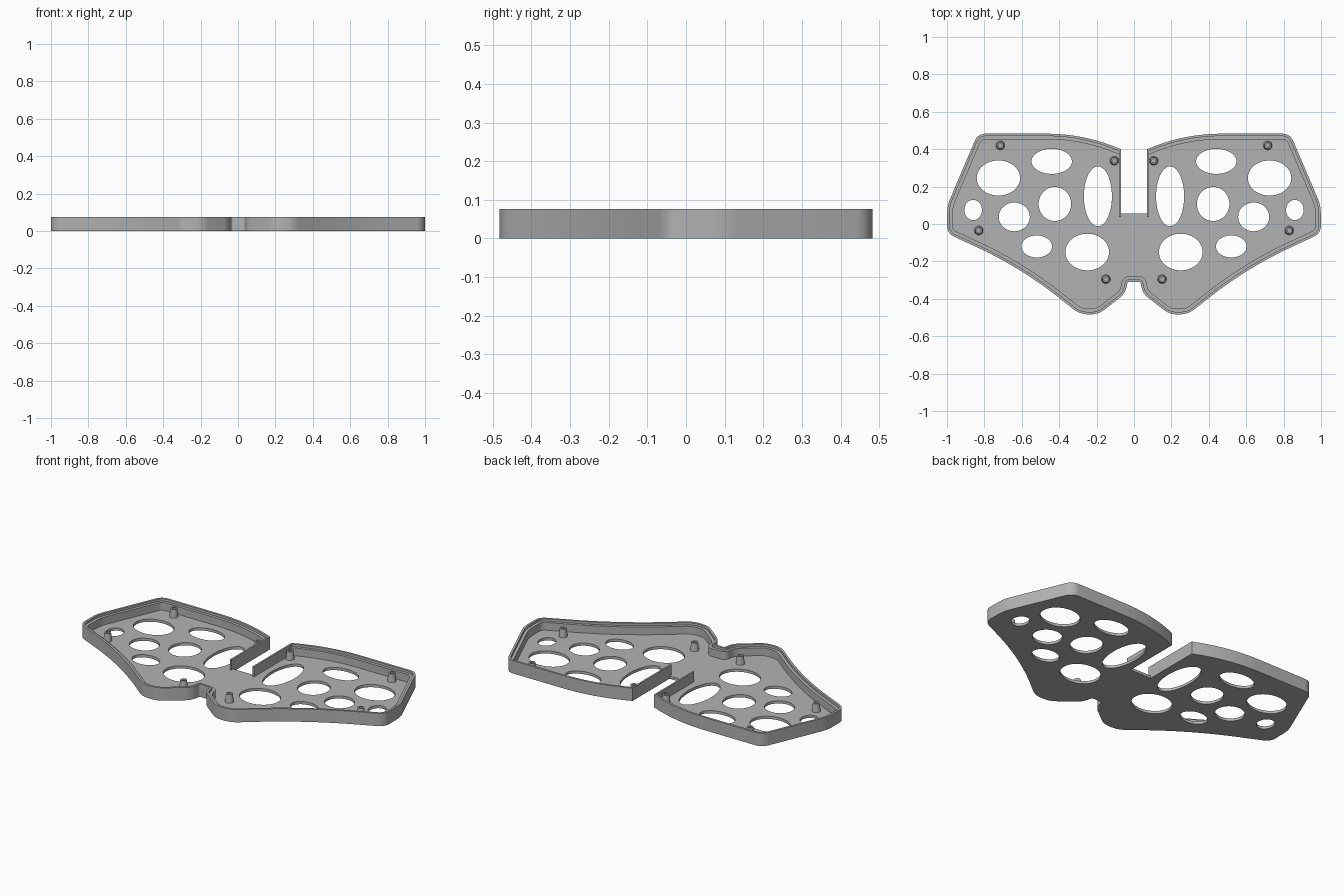
import bpy, bmesh, math
from mathutils import Vector

if "Cube" in bpy.data.objects:
    bpy.data.objects.remove(bpy.data.objects["Cube"], do_unlink=True)

FLOOR, HEIGHT, RIM, SLOT = 0.016, 0.076, 0.03, 0.07

grey = bpy.data.materials.new("plain grey")
grey.use_nodes = True
colour = (0.45, 0.45, 0.45, 1)
grey.diffuse_color = colour
grey.node_tree.nodes["Principled BSDF"].inputs["Base Color"].default_value = colour


def finish(name, bm):
    """Turn a bmesh into a named, shaded object."""
    bmesh.ops.remove_doubles(bm, verts=bm.verts, dist=1e-5)
    bmesh.ops.recalc_face_normals(bm, faces=bm.faces)
    mesh = bpy.data.meshes.new(name)
    bm.to_mesh(mesh)
    bm.free()
    mesh.materials.clear()
    mesh.materials.append(grey)
    obj = bpy.data.objects.new(name, mesh)
    bpy.context.collection.objects.link(obj)
    bpy.ops.object.select_all(action='DESELECT')
    obj.select_set(True)
    bpy.context.view_layer.objects.active = obj
    bpy.ops.object.shade_smooth_by_angle(angle=math.radians(30))
    return obj


def rounded(corners, steps=10):
    """Polyline whose corners are eased over the given length."""
    pts = []
    for i, (x, y, ease) in enumerate(corners):
        c = Vector((x, y))
        if ease == 0:
            pts.append(c)
            continue
        a = c + (Vector(corners[i - 1][:2]) - c).normalized() * ease
        b = c + (Vector(corners[i + 1][:2]) - c).normalized() * ease
        for k in range(steps + 1):
            t = k / steps
            pts.append(a * (1 - t) ** 2 + c * 2 * t * (1 - t) + b * t * t)
    return pts


def inset(path, dist):
    """Offset the open path to its inner side; ends slide along the slot."""
    out = []
    for i, p in enumerate(path):
        if i in (0, len(path) - 1):
            q = path[1] if i == 0 else path[-2]
            d = (q - p).normalized()
            out.append(p - Vector((0, dist / abs(d.x))))
            continue
        d1 = (p - path[i - 1]).normalized()
        d2 = (path[i + 1] - p).normalized()
        n1, n2 = Vector((d1.y, -d1.x)), Vector((d2.y, -d2.x))
        out.append(p + (n1 + n2) * dist / (1 + n1.dot(n2)))
    return out


# Outline of the left half, from slot mouth round to the front notch
half = rounded([
    (SLOT, 0.40, 0), (0.27, 0.483, 0.2), (0.835, 0.483, 0.045),
    (0.998, 0.10, 0.04), (1.0, -0.05, 0.045), (0.6, -0.235, 0.27),
    (0.29, -0.483, 0.045), (0.19, -0.483, 0.04), (0.045, -0.37, 0.04),
    (0.035, -0.31, 0.008), (0, -0.31, 0)])[:-1]
outline = half + [Vector((-p.x, p.y)) for p in reversed(half)]

# Stepped rim swept round the outline
section = [(0, 0), (0, HEIGHT), (0.013, HEIGHT), (0.013, 0.062), (RIM, 0.062), (RIM, 0)]
bm = bmesh.new()
rings = [[bm.verts.new((p.x, p.y, z)) for p in inset(outline, d)] for d, z in section]
for a, b in zip(rings, rings[1:] + rings[:1]):
    for i in range(len(outline) - 1):
        bm.faces.new((a[i], a[i + 1], b[i + 1], b[i]))
for end in (0, -1):
    bm.faces.new([r[end] for r in rings])
finish("rim", bm)

# Floor plate with oval openings: centre x, y and radii
ovals = [(0.44, 0.335, 0.108, 0.067), (0.725, 0.246, 0.116, 0.094),
         (0.86, 0.075, 0.047, 0.054), (0.64, 0.038, 0.083, 0.077),
         (0.423, 0.107, 0.087, 0.091), (0.193, 0.148, 0.075, 0.16),
         (0.52, -0.12, 0.082, 0.059), (0.25, -0.15, 0.117, 0.098)]
loops = [inset(outline, RIM) + [Vector((-SLOT, 0.055)), Vector((SLOT, 0.055))]]
for side in (1, -1):
    for x, y, rx, ry in ovals:
        loops.append([Vector((side * x + rx * math.cos(k * math.tau / 48),
                              y + ry * math.sin(k * math.tau / 48))) for k in range(48)])
curve = bpy.data.curves.new("floor_profile", 'CURVE')
curve.dimensions = '2D'
curve.fill_mode = 'BOTH'
curve.extrude = FLOOR / 2
for loop in loops:
    spline = curve.splines.new('POLY')
    spline.points.add(len(loop) - 1)
    for point, p in zip(spline.points, loop):
        point.co = (p.x, p.y, 0, 1)
    spline.use_cyclic_u = True
helper = bpy.data.objects.new("floor_profile", curve)
bpy.context.collection.objects.link(helper)
flat = bpy.data.meshes.new_from_object(
    helper.evaluated_get(bpy.context.evaluated_depsgraph_get()))
bm = bmesh.new()
bm.from_mesh(flat)
bmesh.ops.translate(bm, verts=bm.verts, vec=(0, 0, FLOOR / 2))
bpy.data.objects.remove(helper, do_unlink=True)
bpy.data.meshes.remove(flat)
finish("floor_plate", bm)

for side, label in ((1, "left"), (-1, "right")):
    # Thin wall beside the slot
    bm = bmesh.new()
    bmesh.ops.create_cube(bm, size=1)
    for v in bm.verts:
        v.co = (side * (SLOT + 0.005 + v.co.x * 0.01),
                0.037 if v.co.y < 0 else 0.39,
                FLOOR if v.co.z < 0 else HEIGHT)
    finish(label + "_slot_wall", bm)

    # Tapered screw posts with blind holes
    for n, (x, y) in enumerate([(0.715, 0.42), (0.105, 0.338), (0.83, -0.035), (0.15, -0.295)]):
        bm = bmesh.new()
        profile = [(0.024, FLOOR), (0.018, 0.064), (0.01, 0.064), (0.01, 0.02), (0, 0.02)]
        verts = [bm.verts.new((r, 0, z)) for r, z in profile]
        edges = [bm.edges.new(pair) for pair in zip(verts, verts[1:])]
        bmesh.ops.spin(bm, geom=verts + edges, cent=(0, 0, 0), axis=(0, 0, 1),
                       angle=math.tau, steps=24)
        bmesh.ops.translate(bm, verts=bm.verts, vec=(side * x, y, 0))
        finish(f"{label}_screw_post_{n + 1}", bm)
